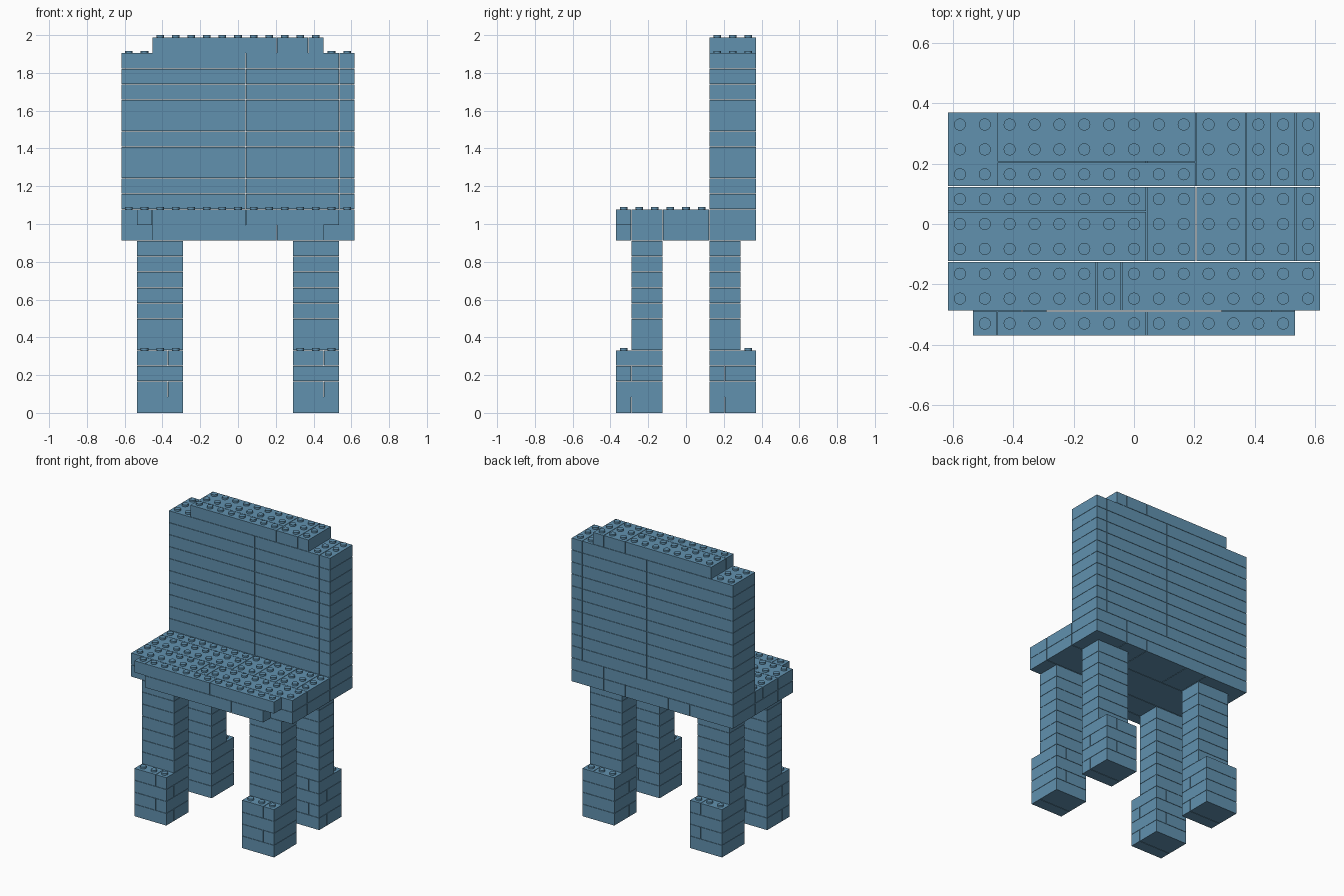
import bpy
import bmesh
from mathutils import Matrix, Vector

PITCH = 0.0825       # stud spacing
LAYER = 0.0828       # plate height
GAP = 0.003          # seam between plates
STUD_R, STUD_H = 0.02, 0.0128
COLS, ROWS = 15, 9

if "Cube" in bpy.data.objects:
    bpy.data.objects.remove(bpy.data.objects["Cube"])

blue = bpy.data.materials.new("dusty blue")
blue.use_nodes = True
colour = (0.12, 0.285, 0.43, 1)
blue.diffuse_color = colour
blue.node_tree.nodes["Principled BSDF"].inputs["Base Color"].default_value = colour


def grid(col, row, layer):
    return Vector(((col - COLS / 2) * PITCH, (row - ROWS / 2) * PITCH, layer * LAYER))


def plate(bm, c0, c1, r0, r1, layer):
    """Plate covering columns c0..c1 and rows r0..r1 (ends excluded)."""
    lo, hi = grid(c0, r0, layer), grid(c1, r1, layer + 1)
    size = hi - lo - Vector((GAP, GAP, 0 if layer == 0 else GAP * 0.7))
    mid = (lo + hi) / 2
    mid.z = hi.z - size.z / 2
    bmesh.ops.create_cube(bm, size=1, matrix=Matrix.Translation(mid) @ Matrix.Diagonal((*size, 1)))


def strip(bm, cuts, r0, r1, layer):
    """Row of plates split at the given columns."""
    for c0, c1 in zip(cuts, cuts[1:]):
        plate(bm, c0, c1, r0, r1, layer)


def studs(bm, cols, rows, layer):
    for c in cols:
        for r in rows:
            pos = grid(c + 0.5, r + 0.5, layer) + Vector((0, 0, STUD_H / 2))
            bmesh.ops.create_cone(bm, cap_ends=True, segments=20, radius1=STUD_R,
                                  radius2=STUD_R, depth=STUD_H, matrix=Matrix.Translation(pos))


def finish(bm, name):
    mesh = bpy.data.meshes.new(name)
    bm.to_mesh(mesh)
    bm.free()
    mesh.materials.append(blue)
    obj = bpy.data.objects.new(name, mesh)
    bpy.context.collection.objects.link(obj)
    bpy.ops.object.select_all(action='DESELECT')
    obj.select_set(True)
    bpy.context.view_layer.objects.active = obj
    bpy.ops.object.shade_smooth_by_angle()


# Legs, each with a wider foot whose toe points outwards
for side, c in (("right", 1), ("left", 11)):
    for end, foot, shaft, split, toe in (("front", 0, 1, 1, 0), ("back", 6, 6, 7, 8)):
        bm = bmesh.new()
        for layer in range(4):
            if layer % 2 == 0:
                plate(bm, c, c + 3, foot, split, layer)
                plate(bm, c, c + 3, split, foot + 3, layer)
            else:
                strip(bm, (c, c + 2, c + 3), foot, foot + 3, layer)
        for layer in range(4, 11):
            plate(bm, c, c + 3, shaft, shaft + 2, layer)
        studs(bm, range(c, c + 3), [toe], 4)
        finish(bm, f"{end}_{side}_leg")

# Seat underside layer
bm = bmesh.new()
strip(bm, (2, 10, 13), 0, 1, 11)
strip(bm, (0, 10, 15), 1, 3, 11)
strip(bm, (0, 10, 15), 3, 6, 11)
strip(bm, (0, 4, 6, 10, 12, 15), 6, 9, 11)
finish(bm, "seat_base")

# Seat top layer with studs
bm = bmesh.new()
strip(bm, (1, 2, 8, 14), 0, 1, 12)
strip(bm, (0, 6, 7, 15), 1, 3, 12)
strip(bm, (0, 8), 3, 5, 12)
strip(bm, (0, 8), 5, 6, 12)
strip(bm, (8, 10, 12, 14, 15), 3, 6, 12)
strip(bm, (0, 12, 15), 6, 9, 12)
studs(bm, range(1, 14), [0], 13)
studs(bm, range(COLS), range(1, 6), 13)
finish(bm, "seat_top")

# Backrest
bm = bmesh.new()
for layer in range(13, 23):
    strip(bm, (0, 8, 14, 15), 6, 9, layer)
studs(bm, (0, 1, 13, 14), range(6, 9), 23)
finish(bm, "backrest")

# Narrower top rail
bm = bmesh.new()
plate(bm, 2, 10, 6, 7, 23)
plate(bm, 2, 10, 7, 9, 23)
strip(bm, (10, 12, 13), 6, 9, 23)
studs(bm, range(2, 13), range(6, 9), 24)
finish(bm, "top_rail")
